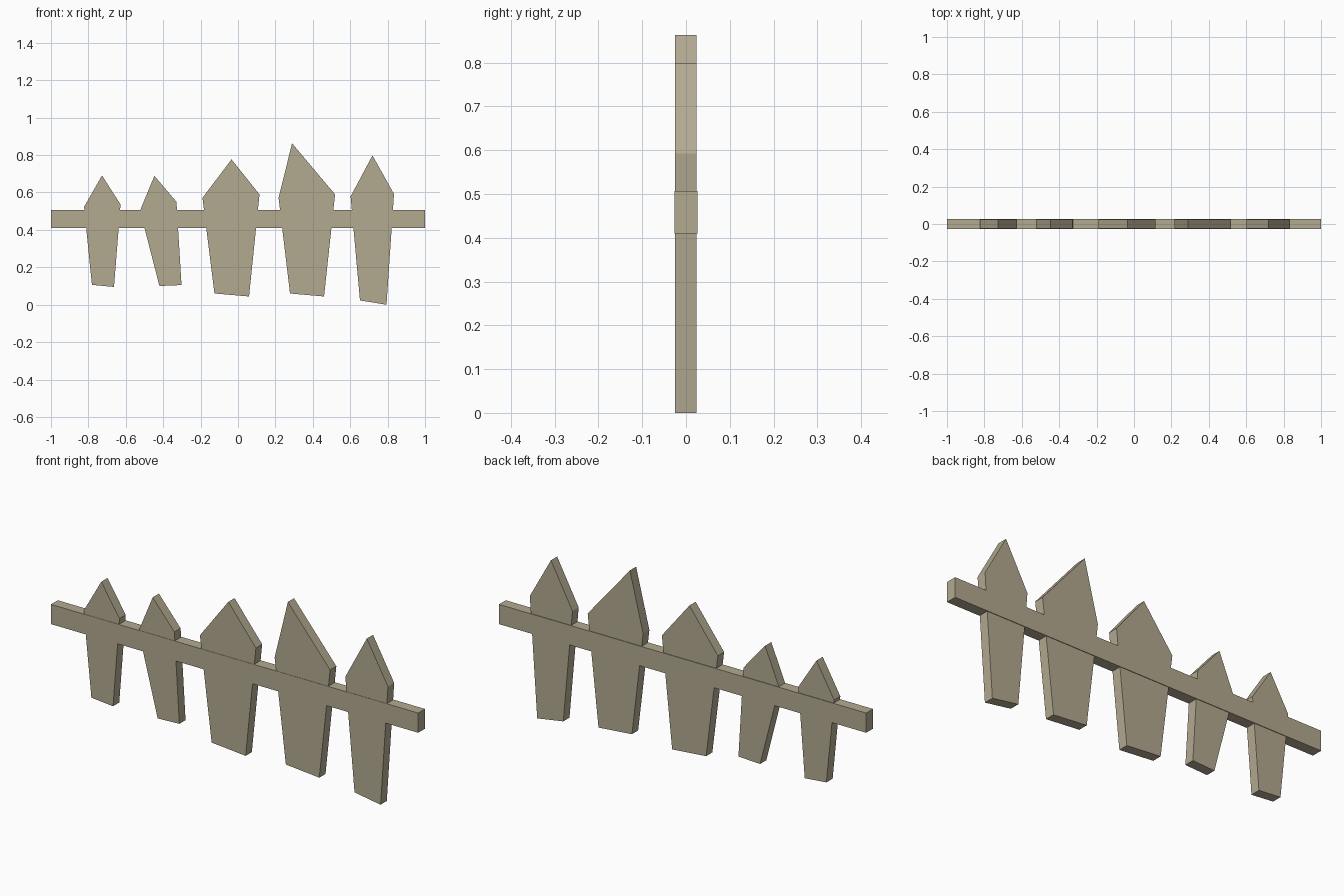
import bpy, bmesh

if "Cube" in bpy.data.objects:
    bpy.data.objects.remove(bpy.data.objects["Cube"])

# One weathered wood colour for the whole fence
wood = bpy.data.materials.new("weathered_wood")
wood.diffuse_color = (0.45, 0.40, 0.28, 1)
wood.use_nodes = True
wood.node_tree.nodes["Principled BSDF"].inputs["Base Color"].default_value = wood.diffuse_color


def board(name, outline, y0, y1):
    """Extrude an (x, z) outline from y0 to y1."""
    bm = bmesh.new()
    face = bm.faces.new([bm.verts.new((x, y0, z)) for x, z in outline])
    ext = bmesh.ops.extrude_face_region(bm, geom=[face])
    verts = [v for v in ext["geom"] if isinstance(v, bmesh.types.BMVert)]
    bmesh.ops.translate(bm, verts=verts, vec=(0, y1 - y0, 0))
    bmesh.ops.recalc_face_normals(bm, faces=bm.faces)
    mesh = bpy.data.meshes.new(name)
    bm.to_mesh(mesh)
    bm.free()
    mesh.materials.append(wood)
    obj = bpy.data.objects.new(name, mesh)
    bpy.context.collection.objects.link(obj)


# Horizontal rail, a touch thicker than the pickets
board("rail", [(-1, 0.41), (1, 0.41), (1, 0.507), (-1, 0.507)], -0.0265, 0.0265)

# Crooked pickets: bottom left, bottom right, right shoulder, peak, left shoulder
pickets = [
    [(-0.781, 0.106), (-0.663, 0.095), (-0.628, 0.536), (-0.727, 0.691), (-0.823, 0.523)],
    [(-0.420, 0.100), (-0.302, 0.105), (-0.329, 0.550), (-0.447, 0.689), (-0.524, 0.503)],
    [(-0.126, 0.060), (0.059, 0.044), (0.115, 0.590), (-0.035, 0.777), (-0.190, 0.571)],
    [(0.278, 0.060), (0.460, 0.044), (0.519, 0.590), (0.289, 0.863), (0.217, 0.571)],
    [(0.652, 0.023), (0.794, 0.000), (0.834, 0.592), (0.719, 0.798), (0.602, 0.579)],
]
for i, outline in enumerate(pickets, 1):
    board(f"picket_{i}", outline, -0.025, 0.0235)
